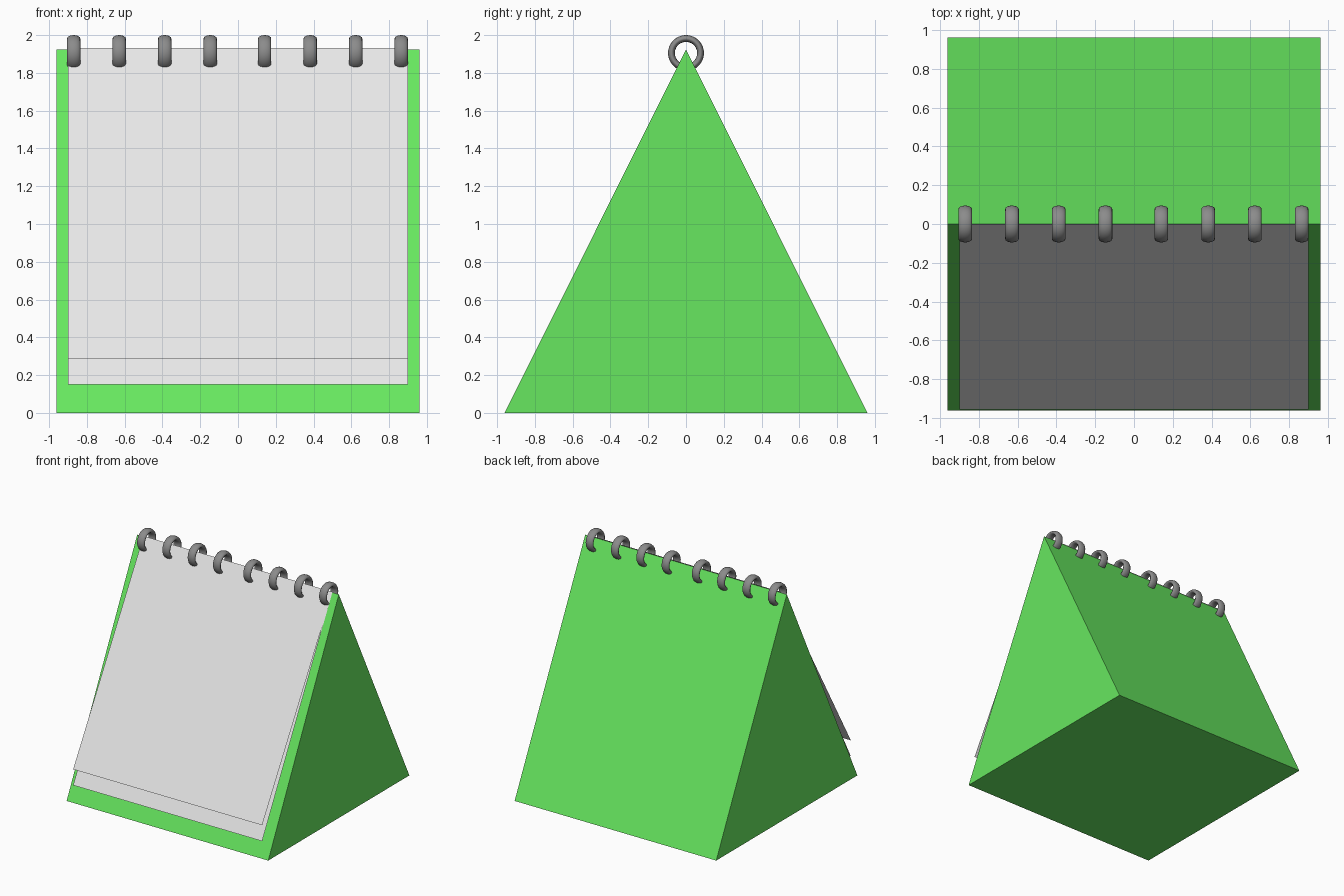
import bpy
import math

if "Cube" in bpy.data.objects:
    bpy.data.objects.remove(bpy.data.objects["Cube"])

HALF = 0.96      # half width and half depth of the stand
APEX = 1.925     # height of the ridge


def material(name, rgb):
    mat = bpy.data.materials.new(name)
    mat.diffuse_color = (*rgb, 1)
    mat.use_nodes = True
    mat.node_tree.nodes["Principled BSDF"].inputs["Base Color"].default_value = mat.diffuse_color
    return mat


def add_mesh(name, verts, faces, mat, smooth=False):
    mesh = bpy.data.meshes.new(name)
    mesh.from_pydata(verts, [], faces)
    mesh.materials.append(mat)
    mesh.polygons.foreach_set("use_smooth", [smooth] * len(mesh.polygons))
    obj = bpy.data.objects.new(name, mesh)
    bpy.context.collection.objects.link(obj)
    return obj


green = material("green card", (0.135, 0.80, 0.115))
paper = material("pale paper", (0.80, 0.80, 0.80))
metal = material("grey metal", (0.26, 0.26, 0.26))

# Stand: closed triangular prism
profile = [(-HALF, 0), (HALF, 0), (0, APEX)]
add_mesh("stand", [(x, y, z) for x in (-HALF, HALF) for y, z in profile],
         [(2, 1, 0), (3, 4, 5), (0, 1, 4, 3), (1, 2, 5, 4), (2, 0, 3, 5)], green)

# Pages: thin sheets hanging from the ridge, fanned slightly off the stand
for name, bottom, top in (("lower_page", 0.15, 1.928), ("upper_page", 0.287, 1.931)):
    add_mesh(name, [(-0.9, -0.957, bottom), (0.9, -0.957, bottom),
                    (0.9, -0.001, top), (-0.9, -0.001, top)], [(0, 1, 2, 3)], paper)


# Binding rings: wide band with a flattened oval cross-section
def binding_ring(name, cx, major=0.077, radial=0.018, axial=0.035, n=40, m=16):
    verts, faces = [], []
    for i in range(n):
        a = math.tau * i / n
        for j in range(m):
            b = math.tau * j / m
            r = major + radial * math.cos(b)
            verts.append((cx + axial * math.sin(b), r * math.cos(a), 1.905 + r * math.sin(a)))
            i2, j2 = (i + 1) % n, (j + 1) % m
            faces.append((i * m + j, i2 * m + j, i2 * m + j2, i * m + j2))
    return add_mesh(name, verts, faces, metal, True)


for side, label in ((-1, "left"), (1, "right")):
    for k in range(4):
        binding_ring(f"binding_ring_{label}_{k + 1}", side * (0.144 + 0.241 * k) - 0.003)
